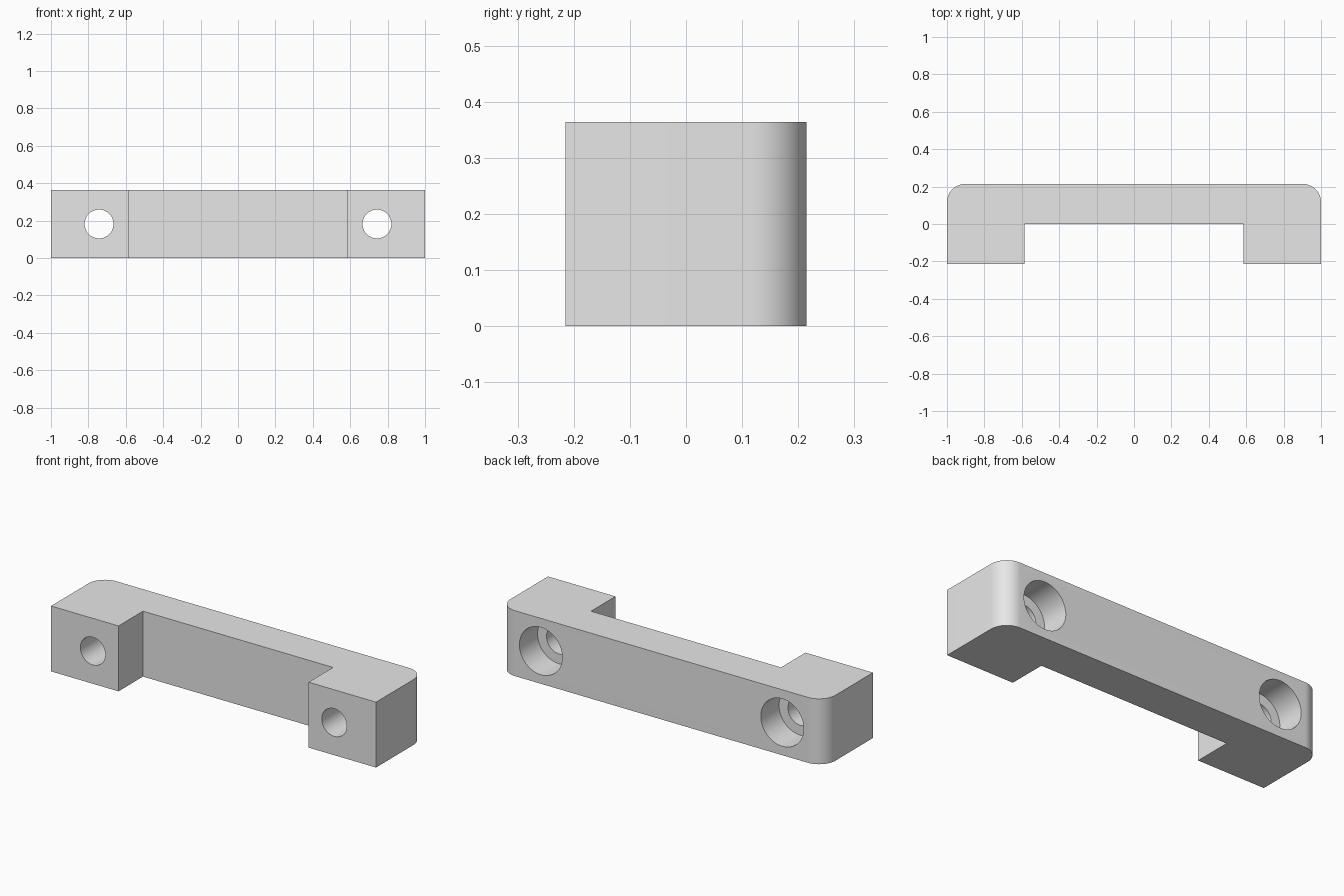
import bpy
import bmesh
from math import pi, sin, cos

cube = bpy.data.objects.get("Cube")
if cube:
    bpy.data.objects.remove(cube, do_unlink=True)

HEIGHT = 0.364
HALF_DEPTH = 0.215
FOOT_INNER = 0.585
RADIUS = 0.1
HOLE_X = 0.743
BORE_DEPTH = 0.16

grey = bpy.data.materials.new("light_grey")
grey.use_nodes = True
grey.diffuse_color = (0.8, 0.8, 0.8, 1)
grey.node_tree.nodes["Principled BSDF"].inputs["Base Color"].default_value = (0.8, 0.8, 0.8, 1)

# Bracket outline: right half with a rounded rear corner, then mirrored
STEPS = 16
half = [(FOOT_INNER, 0), (FOOT_INNER, -HALF_DEPTH), (1, -HALF_DEPTH)]
for i in range(STEPS + 1):
    a = pi / 2 * i / STEPS
    half.append((1 - RADIUS + RADIUS * cos(a), HALF_DEPTH - RADIUS + RADIUS * sin(a)))
outline = half + [(-x, y) for x, y in reversed(half)]

bm = bmesh.new()
face = bm.faces.new([bm.verts.new((x, y, 0)) for x, y in outline])
top = bmesh.ops.extrude_face_region(bm, geom=[face])["geom"]
bmesh.ops.translate(bm, vec=(0, 0, HEIGHT),
                    verts=[v for v in top if isinstance(v, bmesh.types.BMVert)])
bmesh.ops.recalc_face_normals(bm, faces=bm.faces)
mesh = bpy.data.meshes.new("handle_bracket")
bm.to_mesh(mesh)
bm.free()
mesh.materials.append(grey)
bracket = bpy.data.objects.new("handle_bracket", mesh)
bpy.context.collection.objects.link(bracket)


def drill(x, radius, y_start, y_end):
    """Cut a round hole along y through the bracket."""
    bpy.ops.mesh.primitive_cylinder_add(
        vertices=64, radius=radius, depth=y_end - y_start,
        location=(x, (y_start + y_end) / 2, HEIGHT / 2), rotation=(pi / 2, 0, 0))
    cutter = bpy.context.object
    cutter.name = "hole_cutter"
    cutter.hide_render = True
    cutter.data.materials.append(grey)
    mod = bracket.modifiers.new("hole", "BOOLEAN")
    mod.operation = "DIFFERENCE"
    mod.solver = "EXACT"
    mod.object = cutter
    bpy.ops.object.select_all(action="DESELECT")
    bracket.select_set(True)
    bpy.context.view_layer.objects.active = bracket
    bpy.ops.object.modifier_apply(modifier=mod.name)
    bpy.data.objects.remove(cutter, do_unlink=True)


# Screw holes with wide counterbores from the rear
for side in (-1, 1):
    drill(side * HOLE_X, 0.077, -0.4, 0.4)
    drill(side * HOLE_X, 0.132, HALF_DEPTH - BORE_DEPTH, 0.4)

bpy.ops.object.shade_smooth_by_angle(angle=pi / 6)
